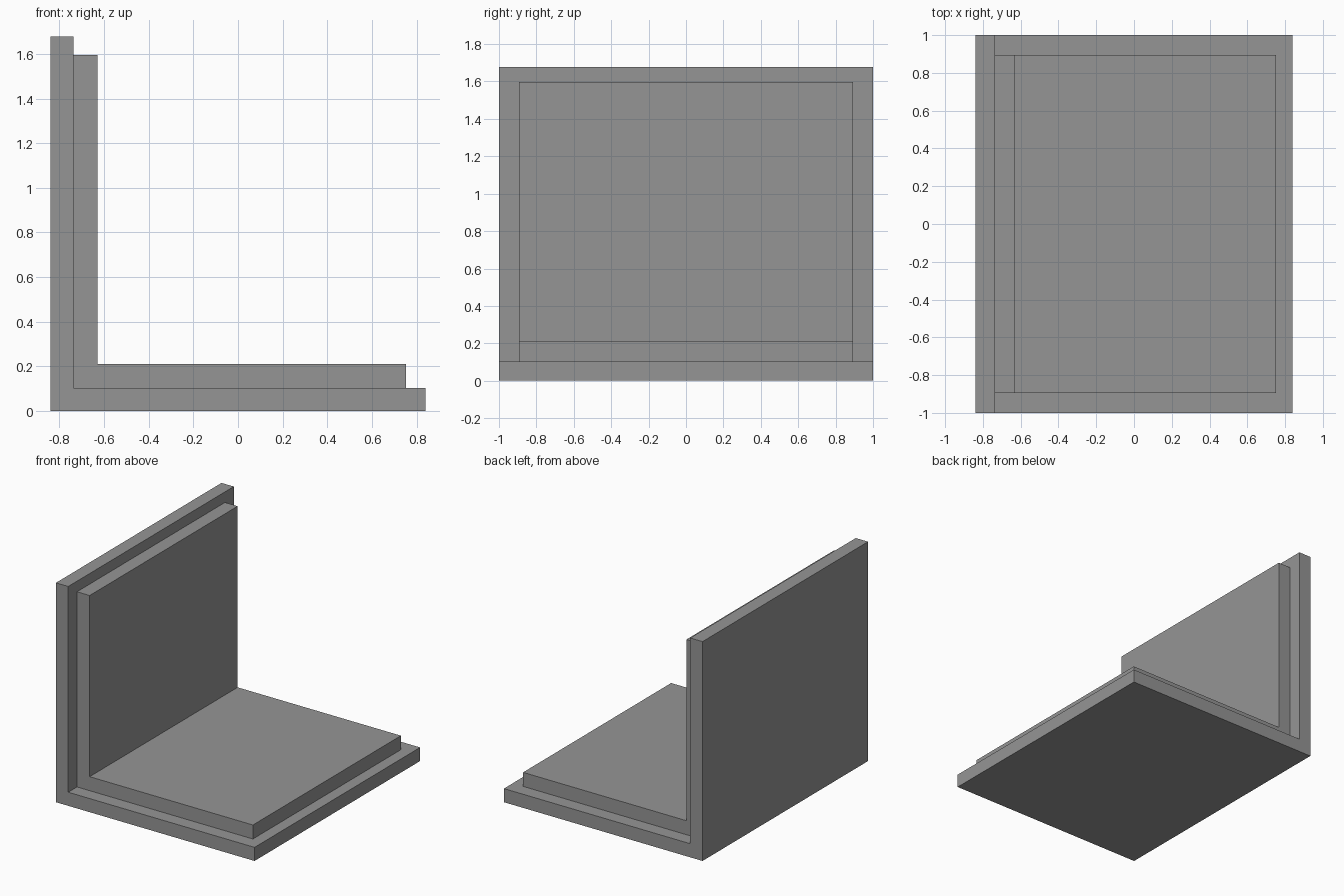
import bpy
import bmesh

cube = bpy.data.objects.get("Cube")
if cube:
    bpy.data.objects.remove(cube, do_unlink=True)

# Single grey finish
grey = bpy.data.materials.new("plain grey")
grey.use_nodes = True
colour = (0.3, 0.3, 0.3, 1)
grey.diffuse_color = colour
grey.node_tree.nodes["Principled BSDF"].inputs["Base Color"].default_value = colour


def angle_panel(name, left, right, bottom, top, thickness, half_depth):
    """L-shaped profile in the xz plane, extruded along y."""
    corner_x, corner_z = left + thickness, bottom + thickness
    profile = [(left, bottom), (right, bottom), (right, corner_z),
               (corner_x, corner_z), (corner_x, top), (left, top)]
    bm = bmesh.new()
    face = bm.faces.new([bm.verts.new((x, -half_depth, z)) for x, z in profile])
    extruded = bmesh.ops.extrude_face_region(bm, geom=[face])["geom"]
    verts = [v for v in extruded if isinstance(v, bmesh.types.BMVert)]
    bmesh.ops.translate(bm, verts=verts, vec=(0, 2 * half_depth, 0))
    bmesh.ops.recalc_face_normals(bm, faces=bm.faces)
    mesh = bpy.data.meshes.new(name)
    bm.to_mesh(mesh)
    bm.free()
    mesh.materials.append(grey)
    obj = bpy.data.objects.new(name, mesh)
    bpy.context.collection.objects.link(obj)
    return obj


# Outer shell: base plate and upright wall
angle_panel("outer_shell", -0.84, 0.84, 0, 1.677, 0.104, 1)

# Inner lining: raised pad on the base and wall, inset from the edges
angle_panel("inner_lining", -0.736, 0.752, 0.104, 1.596, 0.107, 0.894)
